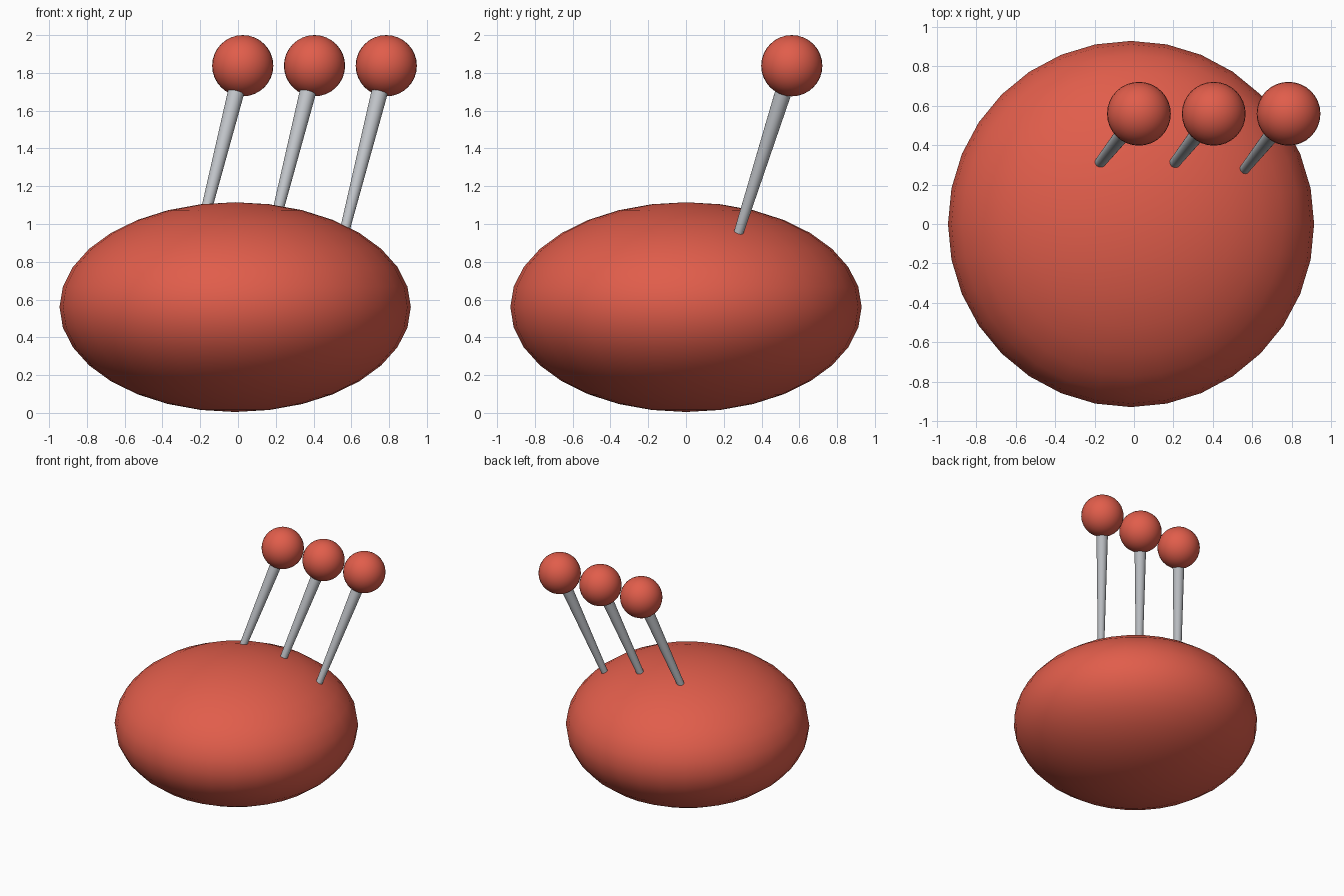
import bpy
from mathutils import Vector

cube = bpy.data.objects.get("Cube")
if cube:
    bpy.data.objects.remove(cube, do_unlink=True)


def make_material(name, rgb):
    mat = bpy.data.materials.new(name)
    mat.use_nodes = True
    color = (*rgb, 1.0)
    mat.diffuse_color = color
    mat.node_tree.nodes["Principled BSDF"].inputs["Base Color"].default_value = color
    return mat


def finish(name, mat):
    obj = bpy.context.object
    obj.name = name
    obj.data.materials.append(mat)
    bpy.ops.object.shade_smooth_by_angle()
    return obj


def ball(name, center, radius, mat, squash=1.0):
    bpy.ops.mesh.primitive_uv_sphere_add(segments=32, ring_count=16,
                                         radius=radius, location=center)
    bpy.context.object.scale.z = squash
    bpy.ops.object.transform_apply(location=False, rotation=False, scale=True)
    return finish(name, mat)


def stalk(name, start, end, r_start, r_end, mat):
    axis = end - start
    bpy.ops.mesh.primitive_cone_add(vertices=32, radius1=r_start, radius2=r_end,
                                    depth=axis.length, location=(start + end) / 2,
                                    rotation=axis.to_track_quat('Z', 'Y').to_euler())
    return finish(name, mat)


red = make_material("warm red", (0.75, 0.11, 0.07))
grey = make_material("light grey", (0.53, 0.55, 0.58))

# Flattened body
ball("body", (-0.015, 0, 0.56), 0.93, red, squash=0.597)

# Three leaning stalks, each tipped with a ball
lean = Vector((0.25, 0.315, 0.99))
for i, label in enumerate(("right", "middle", "left")):
    tip = Vector((0.025 + 0.38 * i, 0.56, 1.838))
    stalk(label + "_stalk", tip - lean, tip, 0.023, 0.047, grey)
    ball(label + "_tip_ball", tip, 0.162, red)
